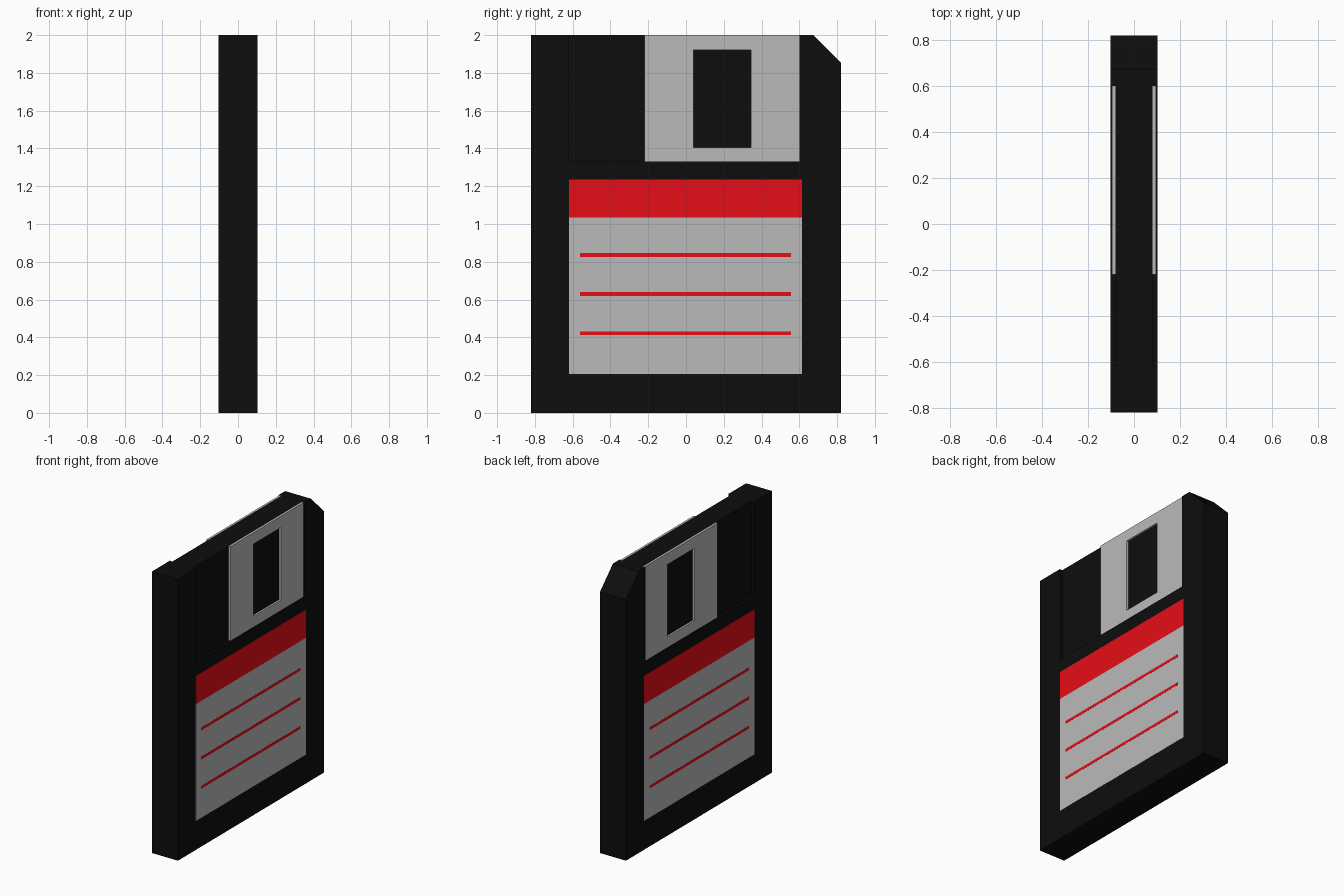
import bpy, bmesh

if "Cube" in bpy.data.objects:
    bpy.data.objects.remove(bpy.data.objects["Cube"])


def material(name, rgb):
    m = bpy.data.materials.new(name)
    m.diffuse_color = (*rgb, 1)
    m.use_nodes = True
    m.node_tree.nodes["Principled BSDF"].inputs["Base Color"].default_value = m.diffuse_color
    return m


BLACK = material("black_plastic", (0.004, 0.004, 0.004))
GREY = material("light_grey", (0.49, 0.49, 0.49))
RED = material("red", (0.8, 0.004, 0.008))

HALF = 0.102    # half thickness of the case
FLOOR = 0.081   # x of the recess floor


def prism(name, profile, x0, x1, mat):
    """Extrude a (y, z) profile from x0 to x1."""
    bm = bmesh.new()
    face = bm.faces.new([bm.verts.new((x0, y, z)) for y, z in profile])
    out = bmesh.ops.extrude_face_region(bm, geom=[face])
    verts = [v for v in out["geom"] if isinstance(v, bmesh.types.BMVert)]
    bmesh.ops.translate(bm, verts=verts, vec=(x1 - x0, 0, 0))
    bmesh.ops.recalc_face_normals(bm, faces=bm.faces)
    me = bpy.data.meshes.new(name)
    bm.to_mesh(me)
    bm.free()
    me.materials.append(mat)
    ob = bpy.data.objects.new(name, me)
    bpy.context.collection.objects.link(ob)
    return ob


def rect(y0, y1, z0, z1):
    return [(y0, z0), (y1, z0), (y1, z1), (y0, z1)]


def mirror_x(ob):
    ob.modifiers.new("both_sides", 'MIRROR').use_axis[0] = True
    return ob


def cut(ob, cutter):
    mod = ob.modifiers.new("cut", 'BOOLEAN')
    mod.operation = 'DIFFERENCE'
    mod.solver = 'EXACT'
    mod.object = cutter
    cutter.hide_render = True
    cutter.hide_viewport = True


# Case with one clipped top corner and a shutter recess on each side
case = prism("case", [(-0.82, 0), (0.82, 0), (0.82, 1.855), (0.675, 2), (-0.82, 2)],
             -HALF, HALF, BLACK)
for side in (-1, 1):
    cut(case, prism("recess_cutter", rect(-0.62, 0.60, 1.33, 2.1),
                    side * FLOOR, side * 0.2, BLACK))

# Sliding shutter with a window, lying in the recess
shutter = prism("shutter", rect(-0.22, 0.60, 1.33, 2.0), FLOOR, 0.095, GREY)
cut(shutter, prism("window_cutter", rect(0.04, 0.345, 1.405, 1.92), 0.05, 0.15, BLACK))
mirror_x(shutter)

# Label: grey sheet, red header band and three writing lines
mirror_x(prism("label_sheet", rect(-0.62, 0.615, 0.205, 1.035), HALF - 0.005, HALF + 0.0005, GREY))
mirror_x(prism("label_header", rect(-0.62, 0.615, 1.035, 1.235), HALF - 0.005, HALF + 0.0005, RED))
for i, z in enumerate((0.422, 0.629, 0.836)):
    mirror_x(prism(f"label_line_{i + 1}", rect(-0.56, 0.555, z - 0.01, z + 0.01),
                   HALF - 0.004, HALF + 0.0012, RED))
